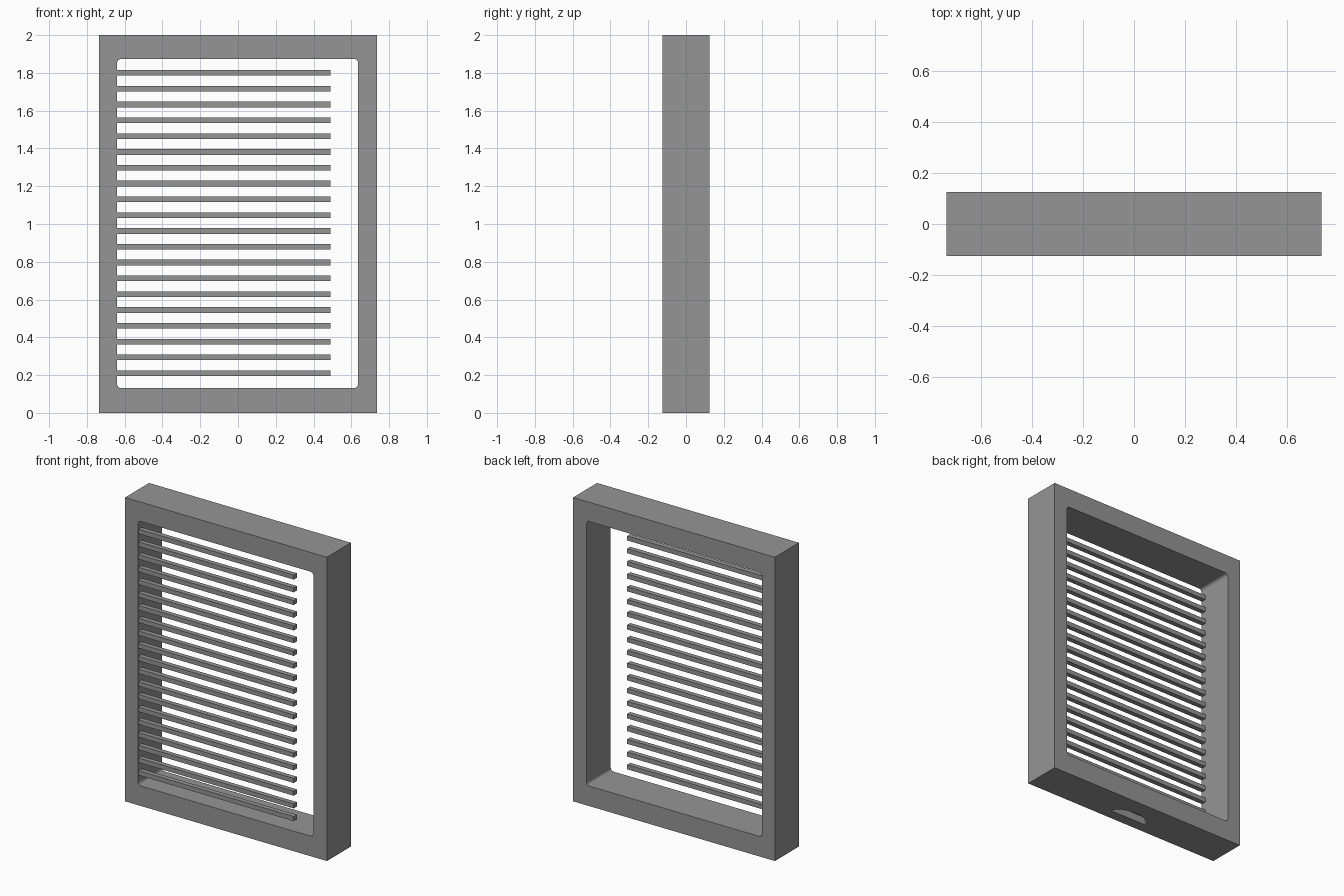
import bpy, bmesh, math

if "Cube" in bpy.data.objects:
    bpy.data.objects.remove(bpy.data.objects["Cube"])

grey = bpy.data.materials.new("mid grey")
grey.diffuse_color = (0.30, 0.30, 0.30, 1)
grey.use_nodes = True
grey.node_tree.nodes["Principled BSDF"].inputs["Base Color"].default_value = grey.diffuse_color


def prism(name, profile, vec):
    """Extrude a closed 3D outline along a vector into a solid."""
    bm = bmesh.new()
    base = bm.faces.new([bm.verts.new(p) for p in profile])
    top = bmesh.ops.extrude_face_region(bm, geom=[base])["geom"]
    bmesh.ops.translate(bm, vec=vec,
                        verts=[v for v in top if isinstance(v, bmesh.types.BMVert)])
    bmesh.ops.recalc_face_normals(bm, faces=bm.faces)
    mesh = bpy.data.meshes.new(name)
    bm.to_mesh(mesh)
    bm.free()
    ob = bpy.data.objects.new(name, mesh)
    bpy.context.collection.objects.link(ob)
    mesh.materials.append(grey)
    return ob


def box(name, x0, x1, y0, y1, z0, z1):
    return prism(name, [(x0, y0, z0), (x1, y0, z0), (x1, y0, z1), (x0, y0, z1)],
                 (0, y1 - y0, 0))


def cut(target, cutter):
    mod = target.modifiers.new(cutter.name, 'BOOLEAN')
    mod.operation = 'DIFFERENCE'
    mod.solver = 'EXACT'
    mod.object = cutter
    cutter.hide_render = True
    cutter.hide_set(True)


# Outer frame
frame = box("frame", -0.735, 0.735, -0.125, 0.125, 0, 2)

# Window opening with small rounded corners
r, outline = 0.02, []
corners = [(0.636, 1.873, 0), (-0.64, 1.873, 90), (-0.64, 0.132, 180), (0.636, 0.132, 270)]
for cx, cz, start in corners:
    sx = 1 if cx > 0 else -1
    sz = 1 if cz > 1 else -1
    for i in range(6):
        a = math.radians(start + 18 * i)
        outline.append((cx - sx * r + r * math.cos(a), -0.2, cz - sz * r + r * math.sin(a)))
cut(frame, prism("opening_cutter", outline, (0, 0.4, 0)))

# Shallow finger recess under the bottom rail: straight front edge, arched back
arc = [(0.135 * math.cos(math.pi * i / 20), -0.055 + 0.07 * math.sin(math.pi * i / 20), -0.05)
       for i in range(21)]
cut(frame, prism("finger_recess_cutter", arc, (0, 0, 0.10)))

# Row of slats fixed to the left side and free at the right
count = 20
for i in range(count):
    z = 0.21 + i * (1.80 - 0.21) / (count - 1)
    box(f"slat_{i + 1}", -0.65, 0.49, -0.12, -0.088, z - 0.015, z + 0.015)
